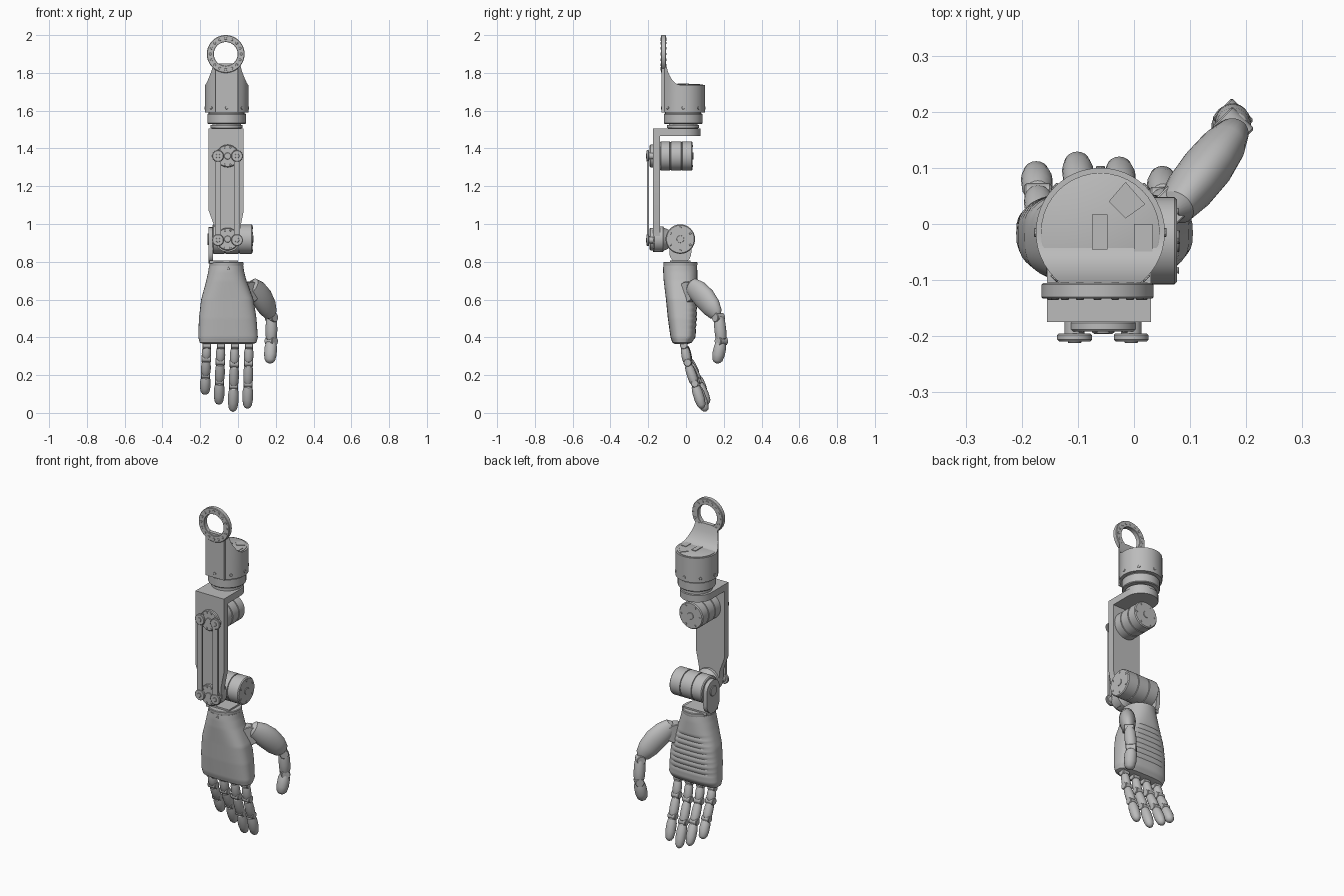
import bpy, bmesh
from math import cos, sin, pi, radians, sqrt
from mathutils import Vector

cube = bpy.data.objects.get("Cube")
if cube:
    bpy.data.objects.remove(cube)

grey = bpy.data.materials.new("plain_grey")
grey.use_nodes = True
grey.diffuse_color = (0.5, 0.5, 0.5, 1)
grey.node_tree.nodes["Principled BSDF"].inputs["Base Color"].default_value = (0.5, 0.5, 0.5, 1)

X, Y, Z = Vector((1, 0, 0)), Vector((0, 1, 0)), Vector((0, 0, 1))


def skin(name, rings, closed=False):
    """Skin a list of equal point rings; cap the ends or join them in a loop."""
    bm = bmesh.new()
    rows = [[bm.verts.new(p) for p in ring] for ring in rings]
    n = len(rows[0])
    pairs = list(zip(rows, rows[1:])) + ([(rows[-1], rows[0])] if closed else [])
    for a, b in pairs:
        for i in range(n):
            j = (i + 1) % n
            bm.faces.new((a[i], a[j], b[j], b[i]))
    if not closed:
        bm.faces.new(rows[0])
        bm.faces.new(rows[-1])
    bmesh.ops.recalc_face_normals(bm, faces=bm.faces)
    me = bpy.data.meshes.new(name)
    bm.to_mesh(me)
    bm.free()
    me.materials.append(grey)
    me.shade_smooth()
    me.set_sharp_from_angle(angle=radians(32))
    ob = bpy.data.objects.new(name, me)
    bpy.context.scene.collection.objects.link(ob)
    return ob


def lathe(name, origin, axis, profile, closed=False, n=40):
    """Turn (radius, distance) pairs around an axis through origin."""
    q = axis.to_track_quat('Z', 'Y')
    o = Vector(origin)
    return skin(name, [[o + q @ Vector((r * cos(2 * pi * i / n), r * sin(2 * pi * i / n), h))
                        for i in range(n)] for r, h in profile], closed)


def disc(name, origin, axis, r, length, c=0.004, n=32):
    """Cylinder with chamfered rims."""
    return lathe(name, origin, axis, [(r - c, 0), (r, c), (r, length - c), (r - c, length)], n=n)


def prism(name, pts, axis, a, b):
    place = {"x": lambda u, v, d: (d, u, v), "y": lambda u, v, d: (u, d, v),
             "z": lambda u, v, d: (u, v, d)}[axis]
    return skin(name, [[place(u, v, d) for u, v in pts] for d in (a, b)])


def stadium(u, v0, v1, r, n=12):
    """Vertical slot outline with round ends."""
    return ([(u + r * cos(pi * i / n), v1 + r * sin(pi * i / n)) for i in range(n + 1)] +
            [(u - r * cos(pi * i / n), v0 - r * sin(pi * i / n)) for i in range(n + 1)])


def rect(u0, u1, v0, v1):
    return [(u0, v0), (u1, v0), (u1, v1), (u0, v1)]


def tube(name, path, radii, side=X, n=20):
    """Oval sections (across, deep) swept along a path."""
    path = [Vector(p) for p in path]
    rings = []
    for i, p in enumerate(path):
        t = (path[min(i + 1, len(path) - 1)] - path[max(i - 1, 0)]).normalized()
        u = (side - t * side.dot(t)).normalized()
        v = t.cross(u)
        a, b = radii[i]
        rings.append([p + u * a * cos(2 * pi * k / n) + v * b * sin(2 * pi * k / n)
                      for k in range(n)])
    return skin(name, rings)


def motor(name, origin, axis, r, length):
    """Grooved motor can with a raised end cap."""
    p = [(r - .006, 0), (r, .005)]
    for f in (.3, .65):
        h = length * f
        p += [(r, h), (r - .005, h + .001), (r - .005, h + .005), (r, h + .006)]
    p += [(r, length - .005), (r - .005, length)]
    lathe(name, origin, axis, p)
    end = Vector(origin) + axis * length
    disc(name + "_cap", end, axis, r * .25, .004, .001)
    side = Z if axis == X else X
    for k in range(6):
        a = k * pi / 3
        disc(name + "_screw", end + side * r * .78 * cos(a) + axis.cross(side) * r * .78 * sin(a),
             axis, .006, .003, .001, 8)


CX, CY = -.06, -.015

# Shoulder shell: round body whose top sweeps up into the hanging plate
R = .115
rows = []
for k in range(25):
    y = CY - R * cos(pi * k / 24)
    w = max(sqrt(max(R * R - (y - CY) ** 2, 0)), .004)
    s = min(max((y + .106) / .095, 0), 1)
    top = 1.735 + .10 * (1 - s) ** 3
    if y < -.106:
        w, top = max(w, .06), 1.85
    rows.append((y, w, top))
skin("shoulder_shell", [[(CX - w, y, 1.59), (CX + w, y, 1.59), (CX + w, y, t), (CX - w, y, t)]
                        for y, w, t in rows])
lathe("shoulder_ring", (-.065, -.133, 1.9), Y,
      [(.063, .002), (.065, 0), (.097, 0), (.1, .003), (.1, .025), (.097, .028), (.065, .028), (.063, .026)],
      closed=True, n=64)
for k in range(16):
    a = 2 * pi * k / 16
    disc("ring_bolt", (-.065 + .082 * cos(a), -.135, 1.9 + .082 * sin(a)), Y, .007, .031, .001, 10)
for k in range(8):
    a = 2 * pi * k / 8
    out = Vector((cos(a), sin(a), 0))
    disc("shell_bolt", Vector((CX, CY, 1.615)) + out * .108, out, .008, .01, .001, 10)
lathe("shoulder_lid", (CX, CY, 1.73), Z, [(.106, 0), (.106, .008), (.104, .009)])
prism("lid_slot", rect(-.075, -.047, -.045, .017), "z", 1.735, 1.743)
prism("lid_port", [(-.045, .04), (-.015, .01), (.02, .035), (-.015, .075)], "z", 1.735, 1.742)
prism("lid_port", rect(0, .033, -.065, 0), "z", 1.735, 1.742)
lathe("shoulder_rotor", (CX, CY, 1.505), Z,
      [(.07, 0), (.085, .003), (.085, .018), (.075, .02), (.075, .025), (.098, .025),
       (.102, .029), (.102, .076), (.099, .08), (.095, .08), (.095, .09)])

# Upper arm bracket: top flange and long tapering front plate
prism("bracket_flange", [(-.155, -.175), (.03, -.175)] +
      [(-.0625 + .0925 * cos(pi * i / 20), -.016 + .0925 * sin(pi * i / 20)) for i in range(21)],
      "z", 1.465, 1.505)
prism("arm_plate", [(-.155, 1.505), (.03, 1.505), (.03, 1.07), (.012, .98), (.01, .9), (-.02, .86),
                    (-.055, .852), (-.09, .86), (-.12, .9), (-.122, .98), (-.155, 1.07)],
      "y", -.175, -.137)

# Drive motor, cranks and the pair of parallel links
JX = -.055
motor("arm_motor", (JX, -.138, 1.36), Y, .078, .173)
disc("upper_crank", (JX, -.192, 1.36), Y, .06, .02)
lathe("elbow_hub", (JX, -.192, .92), Y, [(.056, 0), (.06, .004), (.06, .022), (.068, .024),
                                        (.068, .07), (.06, .076), (.05, .1)])
for z in (1.36, .92):
    disc("crank_center", (JX, -.196, z), Y, .018, .01, .002)
    for k in range(10):
        a = 2 * pi * k / 10
        disc("crank_bolt", (JX + .048 * cos(a), -.194, z + .048 * sin(a)), Y, .005, .004, .001, 8)
for x in (-.106, -.005):
    prism("link_bar", stadium(x, .92, 1.36, .016), "y", -.207, -.196)
    for z in (1.36, .915):
        disc("link_boss", (x, -.209, z), Y, .031, .014, .003)
        disc("link_pin", (x, -.2, z), Y, .018, .03, .002)
        disc("link_screw", (x, -.212, z), Y, .012, .005, .001, 12)

# Elbow motor and the L bracket that carries the hand
motor("elbow_motor", (-.135, -.03, .92), X, .078, .212)
prism("elbow_bracket", stadium(-.03, .848, .925, .058), "x", -.157, -.132)
disc("bracket_pivot", (-.162, -.03, .92), X, .03, .01, .002)
prism("bracket_foot", rect(-.15, 0, -.085, .025), "z", .79, .808)
lathe("wrist_flange", (-.062, -.03, .772), Z, [(.08, 0), (.088, .004), (.09, .012), (.09, .024), (.086, .027)])

# Hand shell: height, x range, y range; the palm side carries shallow ribs
form = [(.365, -.185, .08, -.06, .01), (.372, -.203, .098, -.072, .03), (.40, -.21, .105, -.082, .05),
        (.5, -.207, .098, -.096, .058), (.6, -.195, .082, -.106, .059), (.7, -.168, .045, -.118, .06),
        (.75, -.157, .032, -.121, .06), (.78, -.153, .028, -.12, .058)]
levels = [.365, .372, .38] + [.39 + .01 * i for i in range(40)]
rings = []
for i, z in enumerate(levels):
    lo, hi = next(((a, b) for a, b in zip(form, form[1:]) if a[0] <= z <= b[0] + 1e-6), form[-2:])
    f = (z - lo[0]) / (hi[0] - lo[0])
    x0, x1, y0, y1 = [a + (b - a) * f for a, b in zip(lo[1:], hi[1:])]
    groove = .004 if .44 < z < .69 and i % 3 == 0 else 0
    e = 2 / (3.0 - max(0, (z - .6) / .18))
    mx, my = (x0 + x1) / 2, (y0 + y1) / 2
    ring = []
    for k in range(48):
        c, s = cos(2 * pi * k / 48), sin(2 * pi * k / 48)
        depth = (y1 - y0) / 2 - (groove if s > 0 else 0)
        ring.append((mx + (x1 - x0) / 2 * (abs(c) ** e) * (1 if c > 0 else -1),
                     my + depth * (abs(s) ** e) * (1 if s > 0 else -1), z))
    rings.append(ring)
skin("hand_shell", rings)
disc("hand_screw", (-.05, -.123, .765), Y, .007, .01, .001, 10)


def phalanx(name, p, q, r, tip=False, side=X):
    p, q = Vector(p), Vector(q)
    steps = (0, .06, .25, .6, .85, .95, 1)
    scale = (.5, .8, .98, 1, .82, .55, .12) if tip else (.55, .8, .95, 1, .95, .85, .6)
    tube(name, [p.lerp(q, t) for t in steps], [(r * s, r * s * .98) for s in scale], side)


def hinge(name, p, r, half, axis=X):
    disc(name, Vector(p) - axis * half, axis, r, 2 * half, .003, 20)


# Four fingers: root x, tip x, length, tip y
for fx, tx, length, ty in ((-.165, -.175, .272, .098), (-.09, -.102, .325, .116),
                           (-.016, -.027, .363, .106), (.058, .05, .347, .088)):
    pts = [Vector((fx + (tx - fx) * t, -.012 + (ty + .012) * g, .37 - length * t))
           for t, g in ((0, 0), (.3, .2), (.62, .58), (1, 1))]
    hinge("knuckle", pts[0] - Z * .012, .02, .022)
    prism("knuckle_block", rect(fx - .016, fx + .016, -.03, .006), "z", .345, .385)
    phalanx("finger_base", pts[0].lerp(pts[1], .22), pts[1].lerp(pts[2], -.02), .025)
    hinge("finger_joint", pts[1], .021, .025)
    phalanx("finger_middle", pts[1].lerp(pts[2], .1), pts[2], .026)
    hinge("finger_joint", pts[2], .02, .024)
    phalanx("finger_tip", pts[2].lerp(pts[3], .06), pts[3], .028, True)

# Thumb: socket, rounded pod and two curled segments
across = Vector((1, -1, 0)).normalized()
hinge("thumb_socket", (.055, .02, .64), .055, .03, across)
tube("thumb_pod", [(.065, .02, .68), (.075, .03, .672), (.1, .062, .645), (.13, .1, .605),
                   (.155, .134, .56), (.172, .158, .525), (.177, .166, .512)],
     [(.018, .025), (.034, .046), (.043, .06), (.045, .064), (.04, .058), (.03, .042), (.018, .024)],
     across, 28)
hinge("thumb_joint", (.177, .172, .505), .025, .028, across)
phalanx("thumb_base", (.178, .174, .515), (.176, .187, .385), .032, False, across)
hinge("thumb_joint", (.176, .187, .38), .025, .028, across)
phalanx("thumb_tip", (.176, .187, .378), (.168, .162, .262), .034, True, across)
